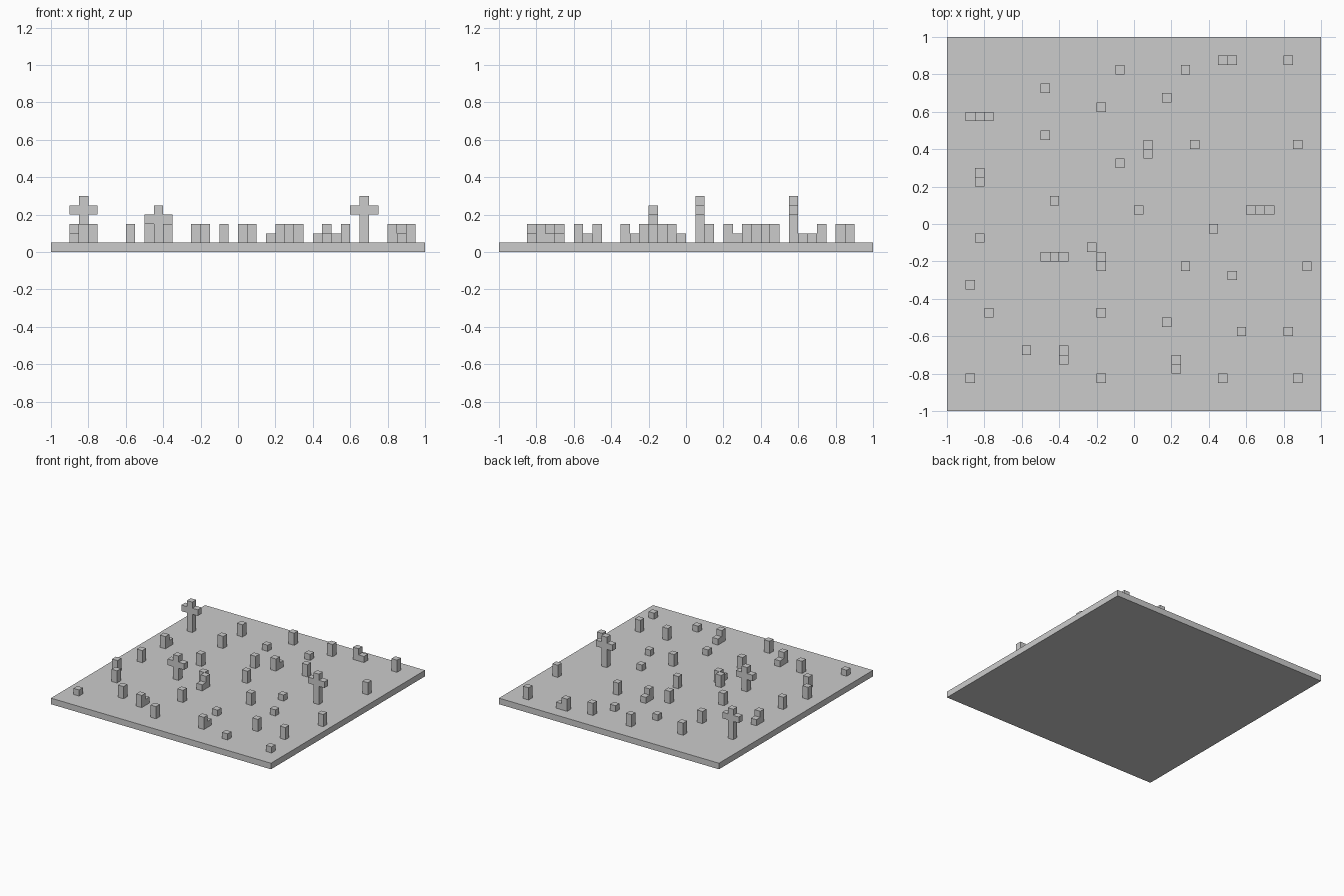
import bpy, bmesh

if "Cube" in bpy.data.objects:
    bpy.data.objects.remove(bpy.data.objects["Cube"])

V = 0.05   # one grid cell
TOP = V    # top of the ground slab


def mesh_object(name, bm):
    bmesh.ops.recalc_face_normals(bm, faces=bm.faces)
    me = bpy.data.meshes.new(name)
    bm.to_mesh(me)
    bm.free()
    ob = bpy.data.objects.new(name, me)
    bpy.context.collection.objects.link(ob)
    return ob


def extrude_profile(name, pts, depth, direction):
    # Closed solid from a flat outline
    bm = bmesh.new()
    face = bm.faces.new([bm.verts.new(p) for p in pts])
    ext = bmesh.ops.extrude_face_region(bm, geom=[face], use_keep_orig=True)
    moved = [g for g in ext["geom"] if isinstance(g, bmesh.types.BMVert)]
    bmesh.ops.translate(bm, verts=moved, vec=[d * depth for d in direction])
    return mesh_object(name, bm)


def block(name, x, y, cells):
    h = V / 2
    pts = [(x - h, y - h, TOP), (x + h, y - h, TOP), (x + h, y + h, TOP), (x - h, y + h, TOP)]
    return extrude_profile(name, pts, cells * V, (0, 0, 1))


def cross(name, x, y, cells):
    # Arms sit one cell below the top
    h, top = V / 2, TOP + cells * V
    half = [(h, TOP), (h, top - 2 * V), (3 * h, top - 2 * V),
            (3 * h, top - V), (h, top - V), (h, top)]
    outline = half + [(-a, z) for a, z in reversed(half)]
    return extrude_profile(name, [(x + a, y - h, z) for a, z in outline], V, (0, 1, 0))


# Ground slab
extrude_profile("ground_slab", [(-1, -1, 0), (1, -1, 0), (1, 1, 0), (-1, 1, 0)], V, (0, 0, 1))

# Upright stones, two cells tall
tall = [(-.075, .825), (.275, .825), (.475, .875), (.825, .875), (-.475, .725),
        (-.475, .475), (.075, .375), (.325, .425), (.875, .425), (-.075, .325),
        (-.825, .225), (-.425, .125), (.025, .075), (-.825, -.075), (-.225, -.125),
        (-.175, -.175), (.275, -.225), (.925, -.225), (-.875, -.325), (-.775, -.475),
        (-.175, -.475), (.575, -.575), (.825, -.575), (-.575, -.675), (-.375, -.725),
        (.225, -.775), (-.175, -.825)]
for x, y in tall:
    block("upright_stone", x, y, 2)

# Low stones, one cell tall
low = [(.525, .875), (-.175, .625), (.175, .675), (.075, .425), (-.825, .275),
       (.425, -.025), (-.175, -.225), (.525, -.275), (.175, -.525), (-.375, -.675),
       (.225, -.725), (-.875, -.825), (.475, -.825), (.875, -.825)]
for x, y in low:
    block("low_stone", x, y, 1)

# Standing crosses
for x, y, cells in [(-.825, .575, 5), (.675, .075, 5), (-.425, -.175, 4)]:
    cross("standing_cross", x, y, cells)
